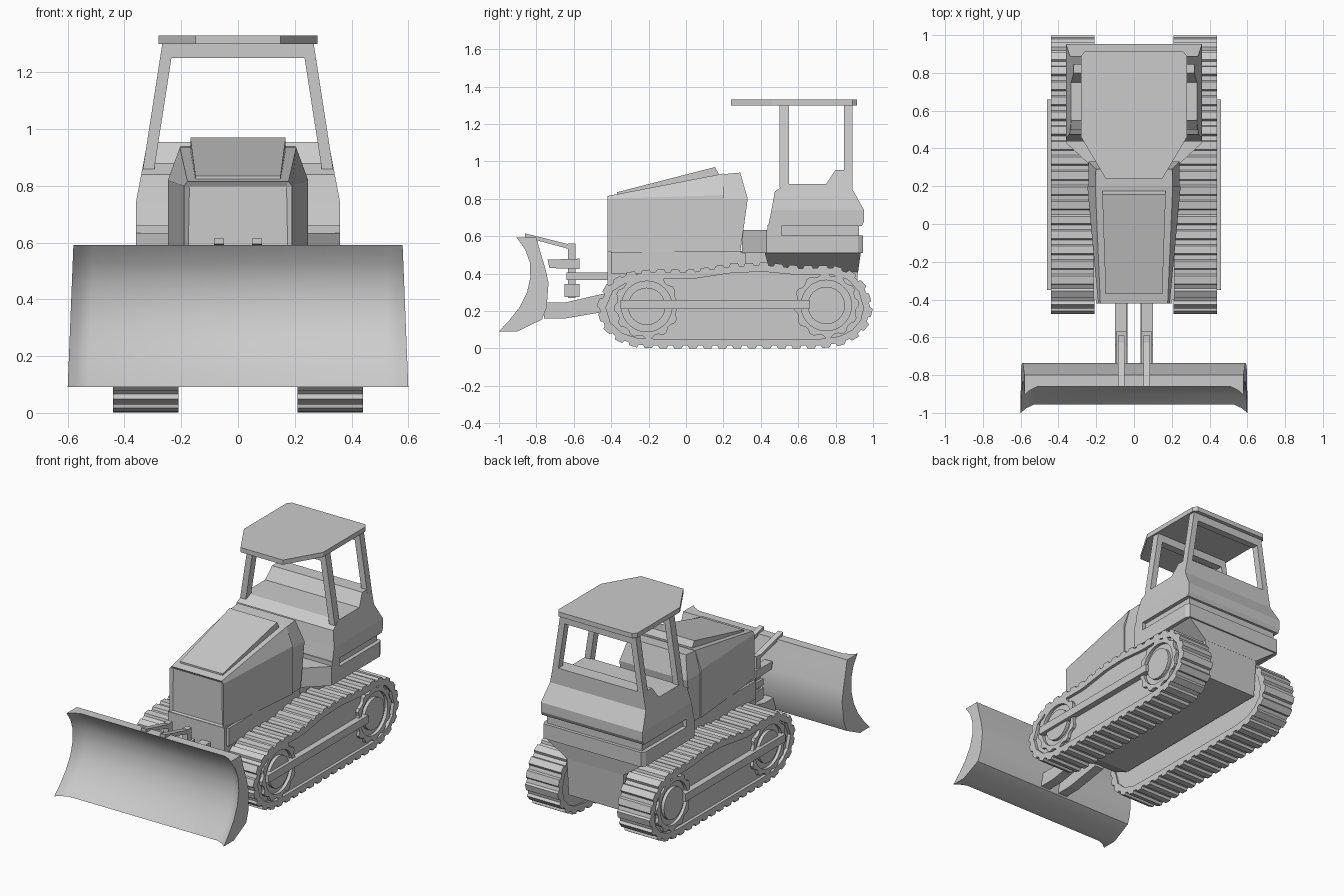
import bpy, bmesh, math
from mathutils import Vector

if "Cube" in bpy.data.objects:
    bpy.data.objects.remove(bpy.data.objects["Cube"])


def build(name, verts, faces):
    me = bpy.data.meshes.new(name)
    me.from_pydata(verts, [], faces)
    bm = bmesh.new()
    bm.from_mesh(me)
    bmesh.ops.recalc_face_normals(bm, faces=bm.faces)
    bm.to_mesh(me)
    bm.free()
    ob = bpy.data.objects.new(name, me)
    bpy.context.collection.objects.link(ob)
    return ob


def loft(name, rings, caps=True):
    n = len(rings[0])
    verts = [v for r in rings for v in r]
    faces = [(k * n + i, k * n + (i + 1) % n, (k + 1) * n + (i + 1) % n, (k + 1) * n + i)
             for k in range(len(rings) - 1) for i in range(n)]
    if caps:
        faces += [tuple(range(n)), tuple(range((len(rings) - 1) * n, len(rings) * n))]
    return build(name, verts, faces)


def mirrored(ob):
    m = ob.modifiers.new("mirror", 'MIRROR')
    m.use_axis[0] = True
    return ob


def prism(name, pts, x0, x1):
    """Side profile (y, z) extruded in x; x0 and x1 may be functions of z."""
    fx = [x if callable(x) else (lambda z, x=x: x) for x in (x0, x1)]
    return loft(name, [[(f(z), y, z) for y, z in pts] for f in fx])


def plan(name, half, z0, z1):
    """Half outline (x, y) mirrored and extruded in z."""
    pts = half + [(-x, y) for x, y in reversed(half)]
    return loft(name, [[(x, y, z) for x, y in pts] for z in (z0, z1)])


def rect(y0, y1, z0, z1):
    return [(y0, z0), (y1, z0), (y1, z1), (y0, z1)]


def ring_solid(name, outer, inner, x0, x1):
    loops = [[(x, y, z) for y, z in p] for x, p in
             ((x0, outer), (x1, outer), (x1, inner), (x0, inner), (x0, outer))]
    ob = loft(name, loops, caps=False)
    bm = bmesh.new()
    bm.from_mesh(ob.data)
    bmesh.ops.remove_doubles(bm, verts=bm.verts, dist=1e-5)
    bmesh.ops.recalc_face_normals(bm, faces=bm.faces)
    bm.to_mesh(ob.data)
    bm.free()
    return ob


def circle(cy, cz, r, n):
    return [(cy + r * math.cos(2 * math.pi * i / n), cz + r * math.sin(2 * math.pi * i / n)) for i in range(n)]


# Blade: curved profile, ends swept forward
front = [(-1.0, .092), (-.945, .15), (-.89, .22), (-.85, .30), (-.832, .38), (-.835, .46), (-.86, .53), (-.905, .592)]
back = [(-.80, .592), (-.78, .52), (-.75, .42), (-.735, .35), (-.745, .22), (-.77, .155), (-.90, .092)]
rings = []
for f, s in ((-1, 0), (-.95, .025), (-.88, .045), (.88, .045), (.95, .025), (1, 0)):
    rings.append([(f * (.6 - (z - .09) * .04), y + s, z) for y, z in front] +
                 [(f * (.6 - (z - .09) * .04), y, z) for y, z in back])
blade = loft("blade", rings)
bpy.context.view_layer.objects.active = blade
blade.select_set(True)
bpy.ops.object.shade_smooth_by_angle(angle=math.radians(35))

# Blade linkage, one set per side
links = [("top_link", [(-.86, .595), (-.60, .525), (-.60, .55), (-.86, .615)], .05, .085),
         ("link_post", rect(-.63, -.59, .27, .56), .05, .085),
         ("upper_bracket", [(-.73, .43), (-.57, .425), (-.57, .48), (-.74, .475)], .04, .095),
         ("lower_bracket", rect(-.65, -.57, .275, .345), .04, .095),
         ("hydraulic_rod", rect(-.64, -.41, .365, .405), .04, .10),
         ("push_arm", [(-.76, .16), (-.65, .16), (-.41, .20), (-.41, .30), (-.65, .245), (-.76, .245)], .035, .10)]
for name, pts, a, b in links:
    mirrored(prism(name, pts, a, b))

# Track belt: resample the loop into raised shoes
path = [Vector(p) for p in [(-.15, .016), (.72, .016), (.83, .03), (.91, .07), (.965, .135), (.985, .22), (.955, .32),
        (.885, .4), (.78, .43), (.6, .428), (.42, .445), (.25, .44), (.02, .405), (-.18, .408), (-.32, .392),
        (-.42, .33), (-.465, .22), (-.435, .12), (-.36, .05), (-.26, .02)]]
segs = [(path[i], path[(i + 1) % len(path)]) for i in range(len(path))]
total = sum((b - a).length for a, b in segs)


def at(t):
    d = (t % 1) * total
    for a, b in segs:
        l = (b - a).length
        if d <= l:
            return a.lerp(b, d / l)
        d -= l
    return path[0]


def offset(t, h):
    e = (at(t + .008) - at(t - .008)).normalized()
    p = at(t) + Vector((e.y, -e.x)) * h
    return (p.x, p.y)


shoes = 42
steps = [((k + f) / shoes, h) for k in range(shoes) for f, h in ((0, 0), (.1, .015), (.6, .015), (.7, 0))]
mirrored(ring_solid("track_belt", [offset(t, h) for t, h in steps], [offset(t, -.035) for t, h in steps], .21, .44))
mirrored(prism("track_frame", [offset(i / 60, -.02) for i in range(60)], .22, .42))
mirrored(prism("track_side_rail", rect(-.35, .66, .21, .26), .40, .46))

# Toothed wheels with hubs
for name, cy, cz in (("idler", -.21, .225), ("sprocket", .75, .23)):
    n = 48
    gear = []
    for i in range(n):
        r = .175 if i % 4 < 2 else .16
        a = 2 * math.pi * i / n
        gear.append((cy + r * math.cos(a), cz + r * math.sin(a)))
    mirrored(ring_solid(name + "_rim", gear, circle(cy, cz, .135, n), .40, .44))
    mirrored(prism(name + "_hub", circle(cy, cz, .10, 24), .40, .44))

# Hull between the tracks
prism("hull", [(-.42, .22), (-.30, .17), (.90, .17), (.92, .42), (.93, .52), (-.42, .52)], -.20, .20)
prism("chassis_side", rect(-.40, .32, .40, .515), -.215, .215)

# Hood with inset grille and raised top panel
hood = loft("hood", [[(x, y, z) for x, z in
                      [(-a, .515), (a, .515), (a, b), (c, d), (-c, d), (-a, b)]]
                     for y, a, b, c, d in ((-.42, .19, .80, .178, .815), (.20, .247, .82, .205, .935))])
bm = bmesh.new()
bm.from_mesh(hood.data)
bmesh.ops.inset_individual(bm, faces=[f for f in bm.faces if f.normal.y < -.9], thickness=.02, depth=-.012)
bm.to_mesh(hood.data)
bm.free()
loft("hood_panel", [[(-a, y, z0), (a, y, z0), (a, y, z1), (-a, y, z1)] for y, a, z0, z1 in
                    ((-.37, .15, .80, .835), (.155, .168, .90, .97), (.175, .168, .90, .935))])

# Cowl behind the hood
cowl = [(.20, .515), (.29, .515), (.305, .62), (.33, .80)]
prism("cowl_lower", cowl + [(.20, .80)], -.24, .24)
cx = lambda z: .24 - (z - .80) * .27
prism("cowl_upper", [(.20, .80), (.33, .80), (.29, .94), (.20, .932)], lambda z: -cx(z), cx)

# Cab base: flared underside, step, groove core, lower and upper body
loft("fender_underside", [[(-a, y0, z), (a, y0, z), (a, y1, z), (-a, y1, z)] for z, a, y0, y1 in
                          ((.41, .20, .45, .92), (.515, .345, .42, .935))])
plan("step_base", [(.22, .30), (.36, .43), (.36, .92), (.345, .945)], .51, .603)
plan("step_core", [(.22, .30), (.36, .43), (.36, .51), (.335, .51), (.335, .925)], .60, .633)
plan("groove_core", [(.36, .435), (.36, .51), (.335, .51), (.335, .925)], .63, .66)
prism("cab_lower_body", [(.44, .655), (.94, .655), (.952, .68), (.952, .74), (.457, .74)], -.36, .36)
wx = lambda z: .36 - (z - .74) * .19
prism("cab_upper_body", [(.457, .74), (.475, .84), (.54, .88), (.75, .88), (.80, .955), (.89, .955), (.89, .85),
                         (.952, .74)], lambda z: -wx(z), wx)

# Canopy posts, cross beams and roof
outer = lambda z: .335 - (z - .86) * .155
for name, y0, y1 in (("front", .50, .55), ("rear", .845, .89)):
    mirrored(prism(name + "_post", rect(y0, y1, .86, 1.305), lambda z: outer(z) - .04, outer))
    prism(name + "_beam", rect(y0, y1, 1.25, 1.305), lambda z: -outer(z) + .01, lambda z: outer(z) - .01)
plan("roof", [(.15, .24), (.28, .46), (.28, .89), (.26, .915)], 1.30, 1.33)
